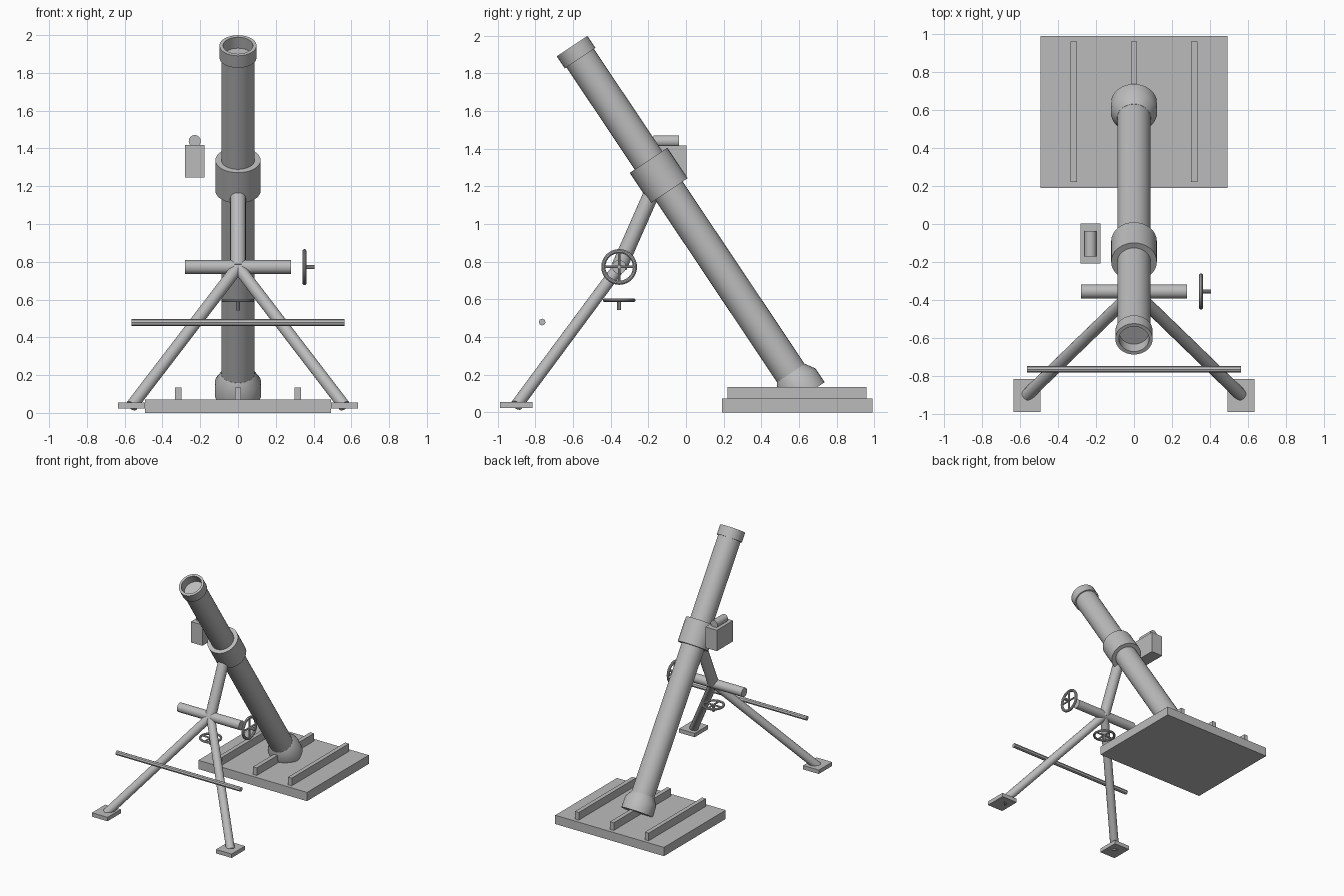
import bpy, bmesh, math
from mathutils import Vector, Matrix

cube = bpy.data.objects.get("Cube")
if cube:
    bpy.data.objects.remove(cube, do_unlink=True)

grey = bpy.data.materials.new("plain grey")
grey.use_nodes = True
colour = (0.5, 0.5, 0.5, 1)
grey.diffuse_color = colour
grey.node_tree.nodes["Principled BSDF"].inputs["Base Color"].default_value = colour


def finish(name, bm, smooth=True):
    bmesh.ops.recalc_face_normals(bm, faces=bm.faces)
    mesh = bpy.data.meshes.new(name)
    bm.to_mesh(mesh)
    bm.free()
    mesh.materials.append(grey)
    ob = bpy.data.objects.new(name, mesh)
    bpy.context.collection.objects.link(ob)
    if smooth:
        bpy.ops.object.select_all(action='DESELECT')
        ob.select_set(True)
        bpy.context.view_layer.objects.active = ob
        bpy.ops.object.shade_smooth_by_angle(angle=math.radians(35))
    return ob


def box(name, x, y, z):
    """Box from its (low, high) range on each axis."""
    bm = bmesh.new()
    bmesh.ops.create_cube(bm, size=1)
    for v in bm.verts:
        v.co = [r[0] + (c + 0.5) * (r[1] - r[0]) for r, c in zip((x, y, z), v.co)]
    return finish(name, bm, False)


def add_lathe(bm, origin, axis, profile, sides, closed=False):
    """Revolve (distance, radius) points about an axis."""
    m = Matrix.Translation(origin) @ Vector(axis).to_track_quat('Z', 'Y').to_matrix().to_4x4()
    rings = []
    for t, r in profile:
        rings.append([bm.verts.new(m @ Vector((r * math.cos(a), r * math.sin(a), t)))
                      for a in (math.tau * i / sides for i in range(sides))])
    pairs = list(zip(rings, rings[1:]))
    if closed:
        pairs.append((rings[-1], rings[0]))
    else:
        bm.faces.new(rings[0])
        bm.faces.new(rings[-1])
    for a, b in pairs:
        for i in range(sides):
            j = (i + 1) % sides
            bm.faces.new((a[i], a[j], b[j], b[i]))


def lathe(name, origin, axis, profile, sides=32, closed=False):
    bm = bmesh.new()
    add_lathe(bm, origin, axis, profile, sides, closed)
    return finish(name, bm)


def add_rod(bm, a, b, r, sides):
    d = Vector(b) - Vector(a)
    add_lathe(bm, a, d, [(0, r), (d.length, r)], sides)


def rod(name, a, b, r, sides=16):
    bm = bmesh.new()
    add_rod(bm, a, b, r, sides)
    return finish(name, bm)


def hand_wheel(name, centre, axis, across, major, minor):
    """Rim with crossed spokes and a short handle along the axis."""
    bm = bmesh.new()
    c, axis, u = Vector(centre), Vector(axis), Vector(across)
    rim = [(minor * math.sin(a), major + minor * math.cos(a))
           for a in (math.tau * i / 10 for i in range(10))]
    add_lathe(bm, c, axis, rim, 32, True)
    for s in (u, axis.cross(u)):
        add_rod(bm, c - s * major, c + s * major, 0.007, 8)
    add_rod(bm, c, c + axis * 0.052, 0.011, 10)
    return finish(name, bm)


# Ground plate with three ribs
box("base_plate", (-0.493, 0.493), (0.19, 0.99), (0, 0.072))
for label, x in (("right", -0.317), ("middle", 0), ("left", 0.317)):
    box(label + "_plate_rib", (x - 0.017, x + 0.017), (0.22, 0.96), (0.07, 0.135))

# Barrel parts, all revolved about one slanted axis from the muzzle down
muzzle = Vector((0, -0.605, 1.945))
down = Vector((0, 0.556, -0.831)).normalized()
lathe("barrel", muzzle, down, [(0.07, 0.088), (2.12, 0.088)])
lathe("muzzle_ring", muzzle, down,
      [(0, 0.079), (0, 0.098), (0.077, 0.098), (0.077, 0.079)], closed=True)
lathe("barrel_collar", muzzle, down, [(0.73, 0.12), (0.925, 0.12)])
lathe("breech_cap", muzzle, down, [(2.09, 0.089), (2.142, 0.122), (2.23, 0.122)])

# Bipod: strut, traverse tube, cross bar, legs and feet
joint = Vector((0, -0.355, 0.772))
rod("elevating_strut", joint, (0, -0.16, 1.215), 0.042)
rod("traverse_tube", joint - Vector((0.28, 0, 0)), joint + Vector((0.28, 0, 0)), 0.037)
rod("cross_bar", (-0.564, -0.764, 0.479), (0.564, -0.764, 0.479), 0.018, 8)
for label, s in (("right", -1), ("left", 1)):
    rod(label + "_leg", joint, (s * 0.563, -0.9, 0.037), 0.033)
    box(label + "_foot", sorted((s * 0.492, s * 0.634)), (-0.988, -0.815), (0.022, 0.054))

# Hand wheels
hand_wheel("traverse_wheel", (0.352, -0.355, 0.772), (1, 0, 0), (0, 1, 0), 0.084, 0.011)
hand_wheel("elevating_wheel", (0, -0.355, 0.595), (0, 0, -1), (1, 0, 0), 0.078, 0.009)

# Sight
box("sight_box", (-0.281, -0.177), (-0.208, 0.002), (1.247, 1.418))
rod("sight_tube", (-0.229, -0.172, 1.439), (-0.229, -0.037, 1.439), 0.032)
